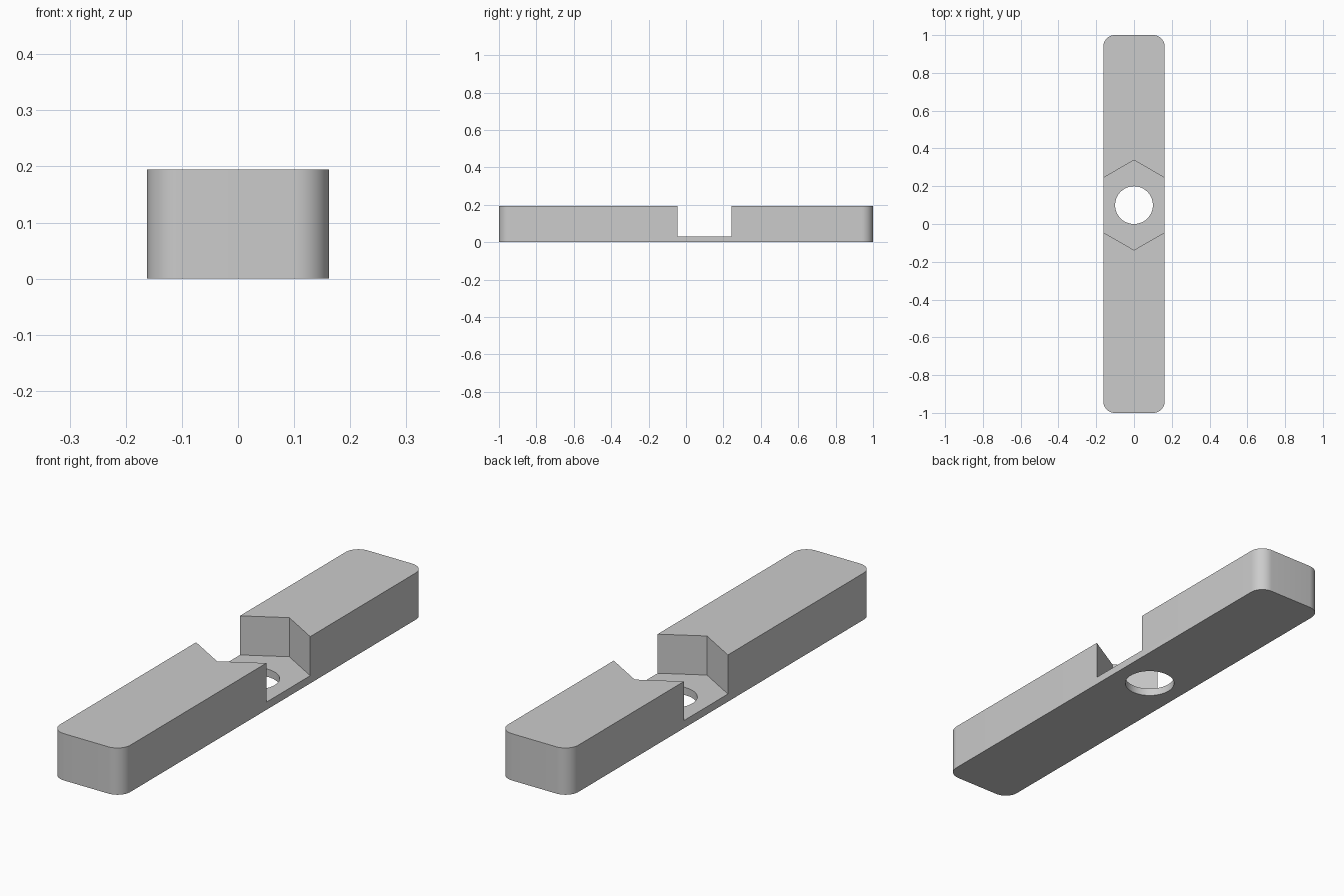
import bpy
import bmesh
from math import cos, sin, pi, radians

HALF_W, HALF_L, HEIGHT = 0.162, 1.0, 0.195
CORNER_R = 0.06
SEAT_Y, SEAT_Z = 0.10, 0.032
HEX_R, HOLE_R = 0.238, 0.10

cube = bpy.data.objects.get("Cube")
if cube:
    bpy.data.objects.remove(cube, do_unlink=True)

grey = bpy.data.materials.new("plain grey")
grey.use_nodes = True
colour = (0.6, 0.6, 0.6, 1)
grey.diffuse_color = colour
grey.node_tree.nodes["Principled BSDF"].inputs["Base Color"].default_value = colour


def arc(cx, cy, r, start, end, steps):
    angles = [start + (end - start) * i / steps for i in range(steps + 1)]
    return [(cx + r * cos(a), cy + r * sin(a)) for a in angles]


def prism(name, outline, z0, z1):
    """Extrude a counter-clockwise outline between two heights."""
    bm = bmesh.new()
    base = bm.faces.new([bm.verts.new((x, y, z0)) for x, y in outline])
    top = bmesh.ops.extrude_face_region(bm, geom=[base])["geom"]
    bmesh.ops.translate(bm, vec=(0, 0, z1 - z0),
                        verts=[v for v in top if isinstance(v, bmesh.types.BMVert)])
    bmesh.ops.recalc_face_normals(bm, faces=bm.faces)
    mesh = bpy.data.meshes.new(name)
    bm.to_mesh(mesh)
    bm.free()
    mesh.materials.append(grey)
    obj = bpy.data.objects.new(name, mesh)
    bpy.context.collection.objects.link(obj)
    return obj


# Long bar with rounded vertical corners
outline = []
for i, (sx, sy) in enumerate([(1, 1), (-1, 1), (-1, -1), (1, -1)]):
    outline += arc(sx * (HALF_W - CORNER_R), sy * (HALF_L - CORNER_R),
                   CORNER_R, i * pi / 2, (i + 1) * pi / 2, 12)
bar = prism("bar", outline, 0, HEIGHT)

# Hexagonal nut recess and round through hole
recess = prism("recess_cutter", arc(0, SEAT_Y, HEX_R, pi / 2, 2.5 * pi, 6)[:-1],
               SEAT_Z, HEIGHT + 0.1)
hole = prism("hole_cutter", arc(0, SEAT_Y, HOLE_R, 0, 2 * pi, 64)[:-1],
             -0.1, HEIGHT + 0.1)

bpy.ops.object.select_all(action="DESELECT")
bar.select_set(True)
bpy.context.view_layer.objects.active = bar
for cutter in (recess, hole):
    cutter.hide_render = True
    cut = bar.modifiers.new(cutter.name, "BOOLEAN")
    cut.operation = "DIFFERENCE"
    cut.solver = "EXACT"
    cut.object = cutter
    bpy.ops.object.modifier_apply(modifier=cut.name)
    bpy.data.objects.remove(cutter, do_unlink=True)

bpy.ops.object.shade_smooth_by_angle(angle=radians(25))
